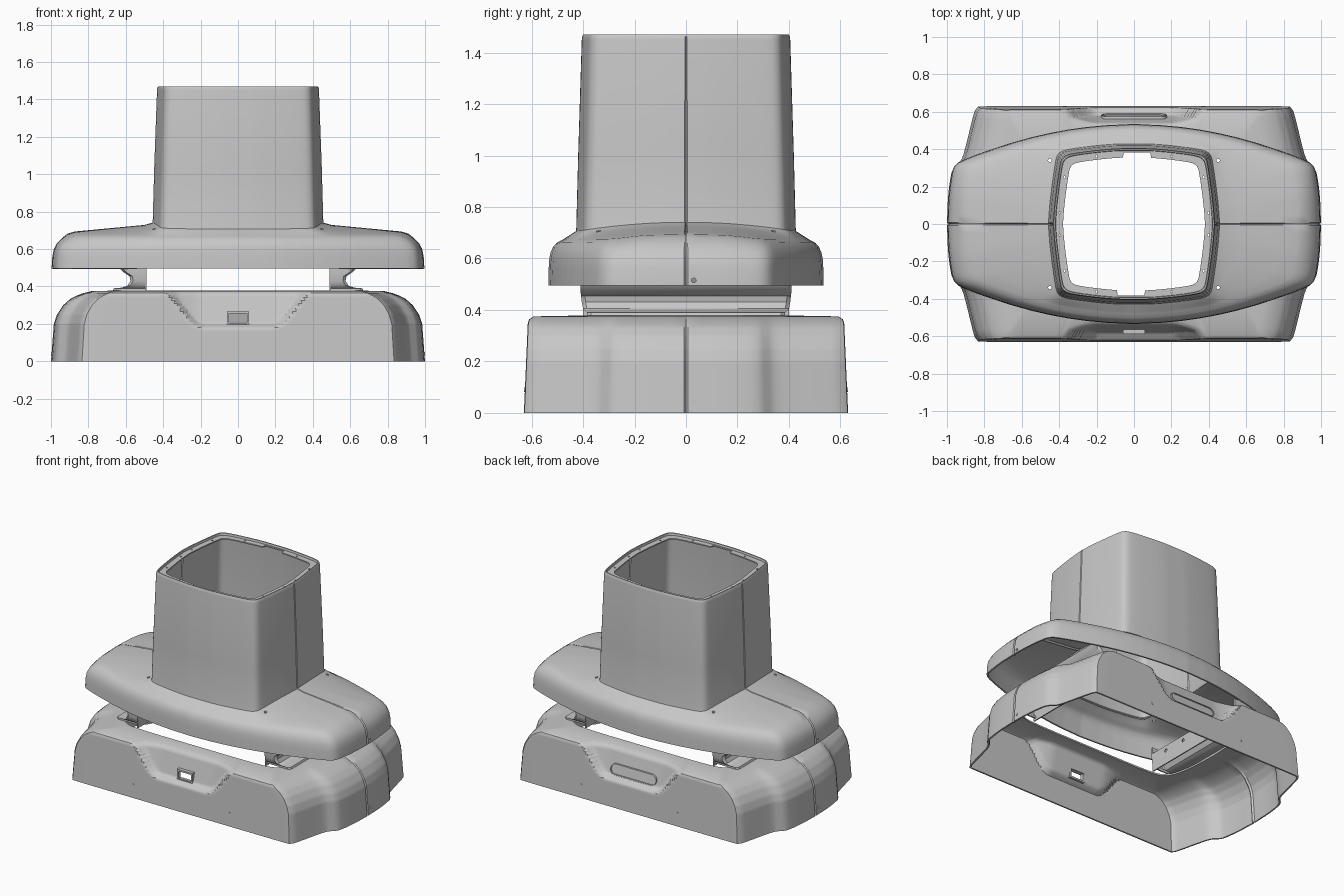
import bpy, bmesh, math
from mathutils import Matrix, Vector

if "Cube" in bpy.data.objects:
    bpy.data.objects.remove(bpy.data.objects["Cube"], do_unlink=True)

grey = bpy.data.materials.new("shell_grey")
grey.use_nodes = True
grey.diffuse_color = (0.57, 0.57, 0.57, 1)
grey.node_tree.nodes["Principled BSDF"].inputs["Base Color"].default_value = grey.diffuse_color


def make(name, bm):
    me = bpy.data.meshes.new(name)
    bm.to_mesh(me)
    bm.free()
    me.materials.append(grey)
    ob = bpy.data.objects.new(name, me)
    bpy.context.collection.objects.link(ob)
    return ob


def finish(ob, thickness=0, cutter=None, angle=32):
    bpy.ops.object.select_all(action='DESELECT')
    ob.select_set(True)
    bpy.context.view_layer.objects.active = ob
    if thickness:
        mod = ob.modifiers.new("wall", 'SOLIDIFY')
        mod.thickness, mod.offset = thickness, -1
        bpy.ops.object.modifier_apply(modifier=mod.name)
    if cutter:
        mod = ob.modifiers.new("holes", 'BOOLEAN')
        mod.operation, mod.solver, mod.object = 'DIFFERENCE', 'EXACT', cutter
        bpy.ops.object.modifier_apply(modifier=mod.name)
        bpy.data.objects.remove(cutter, do_unlink=True)
    bpy.ops.object.shade_smooth_by_angle(angle=math.radians(angle))


def smooth(pts, rounds=2):
    """Corner-cut a quarter outline, keeping its ends."""
    for _ in range(rounds):
        new = [pts[0]]
        for (ax, ay), (bx, by) in zip(pts, pts[1:]):
            new += [(ax * .75 + bx * .25, ay * .75 + by * .25),
                    (ax * .25 + bx * .75, ay * .25 + by * .75)]
        pts = new + [pts[-1]]
    return pts


def ray(quarter, a):
    """Point where a ray at angle a meets the four-way mirrored outline."""
    c, s = math.cos(a), math.sin(a)
    u, v = abs(c), abs(s)
    for (ax, ay), (bx, by) in zip(quarter, quarter[1:]):
        d0, d1 = ax * v - ay * u, bx * v - by * u
        if d0 >= -1e-9 and d1 <= 1e-9 and d0 != d1:
            t = d0 / (d0 - d1)
            r = math.hypot(ax + (bx - ax) * t, ay + (by - ay) * t)
            return r * c, r * s


def angles(groove, n=56):
    """Angles around the shell, with extra ones for the side seam."""
    half = [-groove, 0, groove] + [math.pi * i / (2 * n) for i in range(2, 2 * n - 1)]
    return half + [a + math.pi for a in half]


def loft(rings, closed=True):
    bm = bmesh.new()
    rows = [[bm.verts.new(p) for p in ring] for ring in rings]
    n = len(rows[0])
    for lo, hi in zip(rows, rows[1:]):
        for i in range(n if closed else n - 1):
            j = (i + 1) % n
            bm.faces.new((lo[i], lo[j], hi[j], hi[i]))
    return bm


def seam(a, depth=.009):
    """Inward depth at the seam between the two halves."""
    return depth if abs(math.sin(a)) < 1e-6 else 0


def add_box(bm, centre, size):
    m = Matrix.Translation(centre) @ Matrix.Diagonal((*size, 1))
    bmesh.ops.create_cube(bm, size=1, matrix=m)


def add_pin(bm, centre, axis, r=.009, depth=.1):
    rot = Vector(axis).to_track_quat('Z', 'Y').to_matrix().to_4x4()
    bmesh.ops.create_cone(bm, cap_ends=True, segments=12, radius1=r, radius2=r,
                          depth=depth, matrix=Matrix.Translation(centre) @ rot)


def clamp(t):
    t = max(0, min(1, t))
    return t * t * (3 - 2 * t)


# Plan outlines, one quarter each
base_plan = smooth([(1, 0), (.995, .15), (.98, .26), (.968, .30), (.93, .325),
                    (.908, .38), (.865, .56), (.845, .628), (.80, .63), (0, .63)], 1)
hood_plan = smooth([(.997, 0), (.992, .15), (.977, .26), (.965, .31), (.93, .337)] +
                   [(x, .535 - .2 * (x / .93) ** 2) for x in (.8, .6, .4, .2, 0)], 1)
tower_plan = smooth([(.46, 0), (.452, .12), (.425, .32), (.41, .385),
                     (.34, .405), (.12, .43), (0, .43)])
opening_plan = smooth([(.66, 0), (.65, .25), (.60, .41), (.45, .43), (0, .43)])

# Lower base shell, with a scoop in the front and back walls
side = [(0, 1), (.2, .985), (.25, .968), (.30, .935), (.335, .895), (.36, .845), (.375, .785)]


def side_scale(z):
    for (z0, s0), (z1, s1) in zip(side, side[1:]):
        if z <= z1:
            return s0 + (s1 - s0) * (z - z0) / (z1 - z0)
    return side[-1][1]


def base_ring(z, inset=0):
    ring = []
    for a in angles(.007):
        x, y = ray(base_plan, a)
        x *= side_scale(z) - seam(a)
        y *= 1 - .026 * z / .375 - inset
        rise = z - .175 - .2 * clamp((abs(x) - .19) / .22)
        if abs(y) > .5 and rise > 0:
            y -= math.copysign(.035 * clamp(rise / .03) + .22 * rise, y)
        ring.append((x, y, z))
    return ring


levels = [0, .08, .16] + [.172 + .0085 * i for i in range(22)]
rings = [base_ring(z) for z in levels] + [base_ring(.364, .008), base_ring(.375, .035)]
rings.append([(*ray(opening_plan, a), .378) for a in angles(.007)])
bm = loft(rings)
port = []
for f in bm.faces:
    c = f.calc_center_median()
    if c.y < -.5 and abs(c.x) < .045 and abs(c.z - .23) < .024:
        port.append(f)
bmesh.ops.delete(bm, geom=port, context='FACES')
finish(make("base_shell", bm), .011)

# Base screws
bm = bmesh.new()
for s in (-1, 1):
    for t in (-1, 1):
        add_pin(bm, (s * .37, t * .626, .09), (0, 1, 0), .009, .006)
    add_pin(bm, (s * .996, s * .03, .04), (1, 0, 0), .009, .006)
finish(make("base_screws", bm))

# Port frame on the front scoop
bm = bmesh.new()
for s in (-1, 1):
    add_box(bm, (s * .054, -.574, .23), (.012, .026, .074))
    add_box(bm, (0, -.574, .23 + s * .031), (.108, .026, .012))
finish(make("port_frame", bm))


# Rounded handle slot on the back scoop, a rim around a thin plate
def pill(hx, r, y, n=10):
    pts = []
    for i in range(2 * n + 2):
        s = 1 if i <= n else -1
        a = math.pi * (i - (s < 0)) / n - math.pi / 2
        pts.append((s * hx + r * math.cos(a), y - .22 * r * math.sin(a), .24 + r * math.sin(a)))
    return pts


bm = loft([pill(.14, .036, .56), pill(.14, .036, .582), pill(.14, .030, .582), pill(.14, .030, .575)])
bm.verts.ensure_lookup_table()
bm.faces.new(bm.verts[-22:])
bmesh.ops.recalc_face_normals(bm, faces=bm.faces)
finish(make("handle_slot", bm))

# Upper hood, sweeping in to the foot of the tower
hood = [(.495, 1, 1), (.56, .996, .998), (.60, .988, .994), (.63, .972, .985),
        (.655, .948, .966), (.672, .915, .94), (.684, .875, .90)]
rings = []
for z, fx, fy in hood:
    ring = []
    for a in angles(.007):
        x, y = ray(hood_plan, a)
        drop = .012 * (z - .495) / .19 * clamp((abs(y) - .15) / .2)
        ring.append((x * (fx - seam(a)), y * fy, z - drop + .01 * (z > .66) * (1 - abs(y) / .53)))
    rings.append(ring)
shoulder = rings[-1]
for t in (.25, .5, .75, .92, 1):
    ring = []
    for a, (hx, hy, hz) in zip(angles(.007), shoulder):
        tx, ty = ray(tower_plan, a)
        k = .985 + .035 * (t < 1)
        foot = .732 - .033 * (ty / .43) ** 2 + .01 * (t == 1)
        ring.append((hx + (tx * k - hx) * t, hy + (ty * k - hy) * t,
                     hz + (foot - hz) * t - seam(a, .008)))
    rings.append(ring)
cut = bmesh.new()
for s in (-1, 1):
    add_pin(cut, (s, s * .03, .515), (1, 0, 0))
    for t in (-1, 1):
        add_pin(cut, (s * .45, t * .34, .69), (0, 0, 1))
finish(make("hood_shell", loft(rings)), .011, make("hood_cutter", cut))

# Tapered tower with rolled rim and notched inner flange
tower = [(0, 1), (.02, .992), (.3, .975), (1.45, .942), (1.463, .938), (1.47, .93),
         (1.47, .915), (1.455, .91), (1.455, .825)]
rings = []
for z, f in tower:
    ring = []
    for a in angles(.011):
        x, y = ray(tower_plan, a)
        k = f - (seam(a, .014) if z < 1.46 and f > .92 else 0)
        if f < .9 and abs(x - math.copysign(.018, y)) < .09:
            k = .89
        foot = .73 - .035 * (y / .43) ** 2
        ring.append((x * k, y * k, z if z > 1 else foot + z))
    rings.append(ring)
cut = bmesh.new()
for s in (-1, 1):
    for t in (-1, 1):
        add_pin(cut, (s * .2, t * .362, 1.45), (0, 0, 1), .006)
        add_pin(cut, (s * .372, t * .25, 1.45), (0, 0, 1), .006)
        add_pin(cut, (s * .398, t * .06, 1.45), (0, 0, 1), .006)
finish(make("tower_shell", loft(rings)), .008, make("tower_cutter", cut))

# Necks joining base and hood, each a curved wall with a flat inner plate
neck = [(.378, .67, .385), (.39, .665, .385), (.394, .62, .39), (.405, .59, .40), (.43, .575, .405),
        (.455, .58, .408), (.475, .61, .41), (.50, .635, .41), (.54, .65, .41)]
for s, label in ((1, "left"), (-1, "right")):
    path = [[(s * x, s * y, z) for x, y in
             ((.49, -w), (ox - .015, -w), (ox, -w + .015), (ox, w - .015), (ox - .015, w), (.49, w))]
            for z, ox, w in neck]
    finish(make(label + "_neck", loft(path, closed=False)), .01)
    bm = bmesh.new()
    add_box(bm, (s * .493, 0, .43), (.008, .80, .13))
    cut = bmesh.new()
    for y in (-.27, -.1, .1, .27):
        add_pin(cut, (s * .493, y, .46), (1, 0, 0), .012)
    finish(make(label + "_neck_plate", bm), 0, make("plate_cutter", cut))
